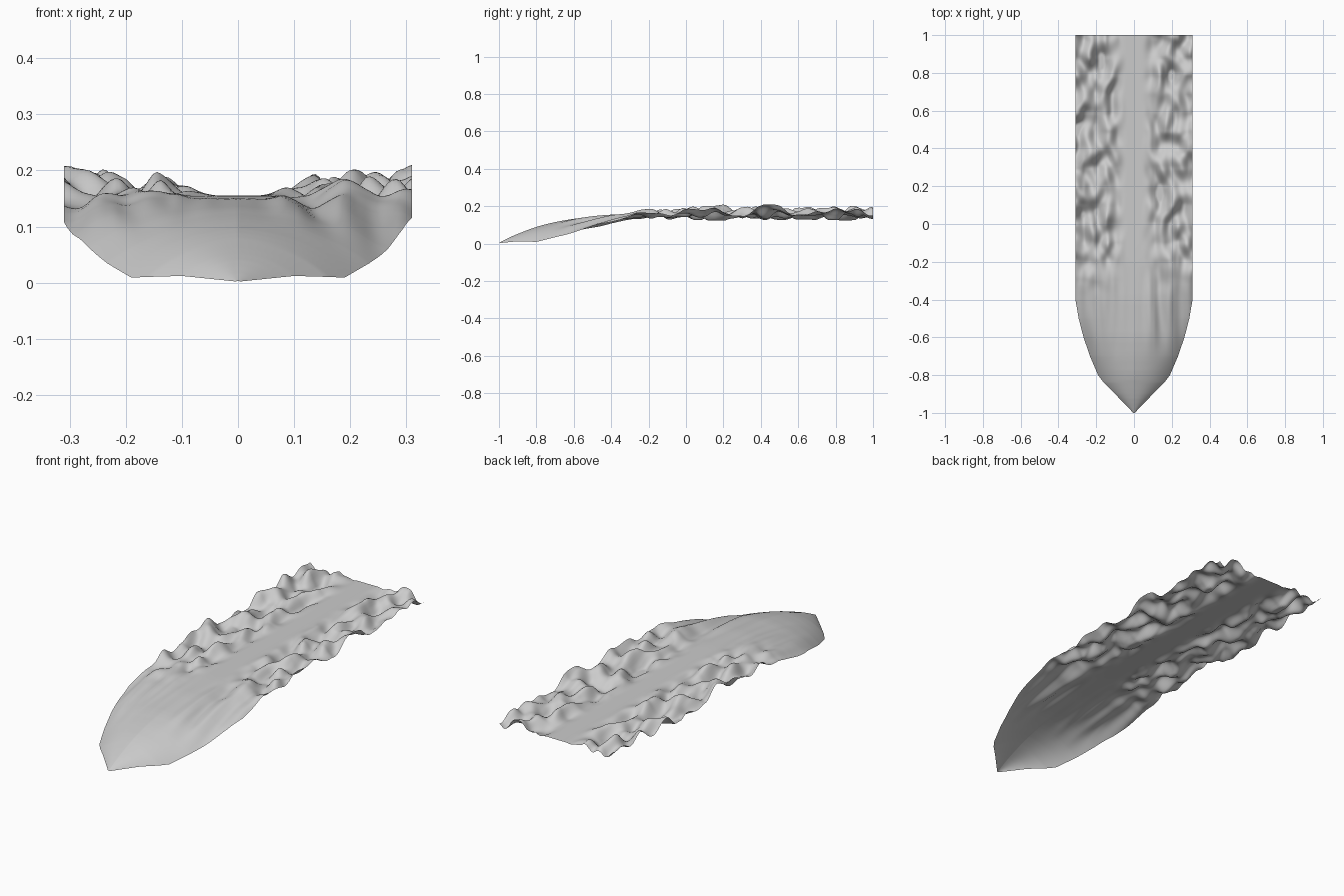
import bpy, bmesh
from mathutils import noise, Vector

if "Cube" in bpy.data.objects:
    bpy.data.objects.remove(bpy.data.objects["Cube"])

# Profiles along the length: (y, value)
HALF_WIDTH = [(-1, 0.004), (-0.985, 0.018), (-0.9, 0.1), (-0.84, 0.16), (-0.8, 0.19),
              (-0.7, 0.233), (-0.6, 0.267), (-0.5, 0.293), (-0.4, 0.31), (1, 0.31)]
CENTRE_Z = [(-1, 0.003), (-0.95, 0.03), (-0.9, 0.052), (-0.8, 0.09), (-0.7, 0.115),
            (-0.6, 0.133), (-0.4, 0.15), (-0.2, 0.155), (1, 0.155)]
EDGE_Z = [(-1, 0.002), (-0.9, 0.012), (-0.8, 0.009), (-0.7, 0.034), (-0.6, 0.06),
          (-0.5, 0.086), (-0.4, 0.112), (-0.3, 0.142), (-0.2, 0.16), (0, 0.168), (1, 0.168)]
ROWS, COLS = 260, 90


def lerp_profile(pts, t):
    for (a, va), (b, vb) in zip(pts, pts[1:]):
        if t <= b:
            return va + (vb - va) * (t - a) / (b - a)
    return pts[-1][1]


def smooth_profile(pts, t):
    d = 0.025
    return sum(lerp_profile(pts, max(-1, min(1, t + k * d))) for k in (-1, 0, 1)) / 3


def step(a, b, t):
    t = max(0, min(1, (t - a) / (b - a)))
    return t * t * (3 - 2 * t)


def ripple(x, y):
    # choppy side bands, flat central lane, long streaks toward the nose
    side = step(0.035, 0.15, abs(x))
    chop = noise.noise(Vector((x / 0.062 + 3.3, y / 0.098, 1.7)))
    streak = noise.noise(Vector((x / 0.055 + 9.1, y / 0.4, 4.2)))
    h = 0.06 * chop * side * step(-0.4, -0.08, y)
    h += 0.022 * streak * step(-0.75, -0.45, y) * (1 - step(-0.35, -0.1, y)) * step(0.02, 0.12, abs(x))
    return max(-0.034, min(0.042, h))


def surface(u, y):
    w = lerp_profile(HALF_WIDTH, y)
    x = u * w
    c = lerp_profile(CENTRE_Z, y) if y < -0.97 else smooth_profile(CENTRE_Z, y)
    e = lerp_profile(EDGE_Z, y) if y < -0.75 else smooth_profile(EDGE_Z, y)
    a = abs(u)
    dome = 0.25 * a + 0.75 * a ** 2.6
    return Vector((x, y, max(0, c + (e - c) * dome + ripple(x, y))))


# Rippled sheet with a domed, pointed nose
bm = bmesh.new()
grid = []
for i in range(ROWS + 1):
    y = -1 + 2 * (i / ROWS) ** 1.15
    grid.append([bm.verts.new(surface(-1 + 2 * j / COLS, y)) for j in range(COLS + 1)])
for r0, r1 in zip(grid, grid[1:]):
    for j in range(COLS):
        bm.faces.new((r0[j], r0[j + 1], r1[j + 1], r1[j])).smooth = True
mesh = bpy.data.meshes.new("rippled_sheet")
bm.to_mesh(mesh)
bm.free()
bpy.context.collection.objects.link(bpy.data.objects.new("rippled_sheet", mesh))
